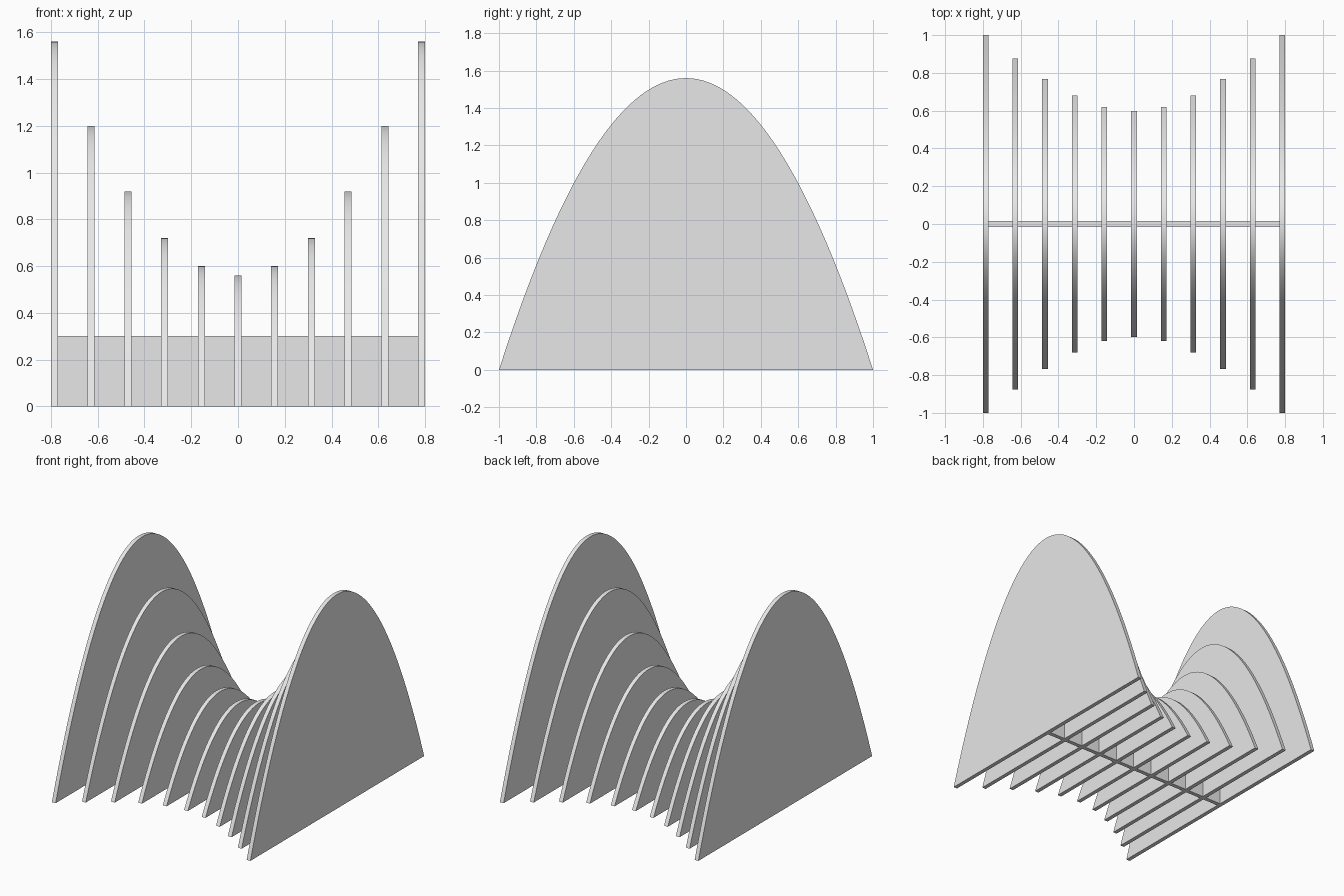
import bpy
import bmesh
import math

if "Cube" in bpy.data.objects:
    bpy.data.objects.remove(bpy.data.objects["Cube"], do_unlink=True)

THICK = 0.03
SPACING = 0.157
PEAK = 1.56      # height of the end ribs, whose half width is 1
SEGMENTS = 64

grey = bpy.data.materials.new("light_grey")
grey.use_nodes = True
colour = (0.8, 0.8, 0.8, 1)
grey.diffuse_color = colour
grey.node_tree.nodes["Principled BSDF"].inputs["Base Color"].default_value = colour


def add_plate(name, outline, depth):
    """Extrude a planar outline along the depth vector."""
    bm = bmesh.new()
    face = bm.faces.new([bm.verts.new(p) for p in outline])
    result = bmesh.ops.extrude_face_region(bm, geom=[face], use_keep_orig=True)
    verts = [g for g in result["geom"] if isinstance(g, bmesh.types.BMVert)]
    bmesh.ops.translate(bm, verts=verts, vec=depth)
    bmesh.ops.recalc_face_normals(bm, faces=bm.faces)
    mesh = bpy.data.meshes.new(name)
    bm.to_mesh(mesh)
    bm.free()
    mesh.materials.append(grey)
    obj = bpy.data.objects.new(name, mesh)
    bpy.context.collection.objects.link(obj)
    bpy.ops.object.select_all(action="DESELECT")
    obj.select_set(True)
    bpy.context.view_layer.objects.active = obj
    bpy.ops.object.shade_smooth_by_angle(angle=math.radians(30))
    return obj


# Parabolic ribs, growing taller and wider away from the middle
for k in range(-5, 6):
    height = 0.56 + 0.04 * k * k
    half = math.sqrt(height / PEAK)
    x = k * SPACING - THICK / 2
    outline = []
    for i in range(SEGMENTS + 1):
        t = 2 * i / SEGMENTS - 1
        outline.append((x, half * t, height * (1 - t * t)))
    side = "middle" if k == 0 else ("left" if k > 0 else "right")
    add_plate(f"rib_{side}_{abs(k)}", outline, (THICK, 0, 0))

# Low spine joining the ribs
end = 5 * SPACING - THICK / 2
y = -THICK / 2
add_plate("spine", [(-end, y, 0), (end, y, 0), (end, y, 0.3), (-end, y, 0.3)],
          (0, THICK, 0))
